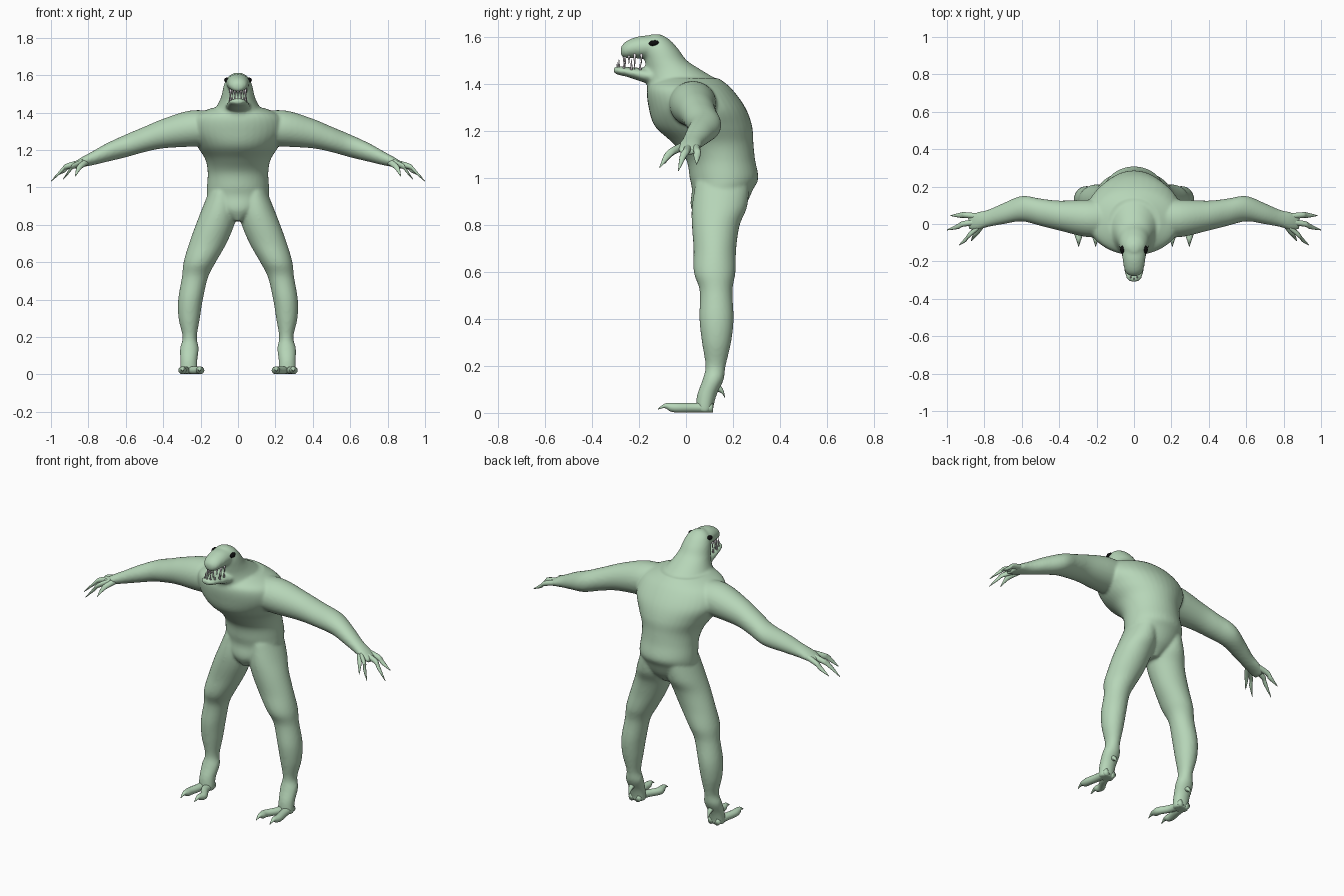
import bpy, bmesh, math
from mathutils import Vector, Matrix


def material(name, rgb):
    m = bpy.data.materials.new(name)
    m.diffuse_color = (*rgb, 1)
    return m


SKIN = material("pale green skin", (0.47, 0.67, 0.48))
IVORY = material("white teeth", (0.85, 0.80, 0.84))
BLACK = material("black eye", (0.004, 0.004, 0.004))


def spline(rings, steps):
    """Catmull-Rom through the ring parameters."""
    out, n = [], len(rings)
    for i in range(n - 1):
        p = [rings[max(0, min(n - 1, i + k))] for k in (-1, 0, 1, 2)]
        for s in range(steps):
            t = s / steps
            out.append([0.5 * (2 * b + (c - a) * t + (2 * a - 5 * b + 4 * c - d) * t * t
                               + (3 * b - a - 3 * c + d) * t ** 3) for a, b, c, d in zip(*p)])
    out.append(list(rings[-1]))
    return out


def loft(bm, rings, axis, sides=28, steps=5, mirror=False):
    """Rings are (x, y, z, radius, radius), lying in the plane across the axis."""
    u, v = {"X": ((0, 1, 0), (0, 0, 1)), "Y": ((1, 0, 0), (0, 0, 1)),
            "Z": ((1, 0, 0), (0, 1, 0))}[axis]
    u, v = Vector(u), Vector(v)
    for side in ((1, -1) if mirror else (1,)):
        loops = []
        for x, y, z, a, b in spline(rings, steps):
            loop = []
            for k in range(sides):
                t = 2 * math.pi * k / sides
                p = Vector((x, y, z)) + u * a * math.cos(t) + v * b * math.sin(t)
                p.x *= side
                loop.append(bm.verts.new(p))
            loops.append(loop)
        for lo, hi in zip(loops, loops[1:]):
            for k in range(sides):
                j = (k + 1) % sides
                bm.faces.new((lo[k], lo[j], hi[j], hi[k]))
        bm.faces.new(loops[0])
        bm.faces.new(loops[-1])


def finish(bm, name, mat):
    bmesh.ops.recalc_face_normals(bm, faces=bm.faces)
    for f in bm.faces:
        f.smooth = True
    me = bpy.data.meshes.new(name)
    bm.to_mesh(me)
    bm.free()
    me.materials.append(mat)
    ob = bpy.data.objects.new(name, me)
    bpy.context.collection.objects.link(ob)
    return ob


# Body: torso, neck, jaws, arms and legs fused into one smooth skin
bm = bmesh.new()
loft(bm, [(0, .12, .82, .03, .07), (0, .135, .88, .12, .115), (0, .155, .95, .163, .13),
          (0, .162, 1.0, .166, .146), (0, .147, 1.08, .162, .147), (0, .115, 1.15, .175, .172),
          (0, .075, 1.22, .218, .207), (0, .047, 1.30, .258, .206), (0, .015, 1.38, .235, .180),
          (0, .005, 1.425, .14, .135)], "Z", 40)
loft(bm, [(0, .0, 1.37, .17, .165), (0, -.02, 1.42, .125, .148), (0, -.052, 1.46, .10, .118),
          (0, -.085, 1.50, .086, .09), (0, -.108, 1.55, .075, .075), (0, -.122, 1.59, .055, .052),
          (0, -.13, 1.613, .02, .02)], "Z")
loft(bm, [(0, -.10, 1.56, .066, .045), (0, -.18, 1.558, .062, .049), (0, -.23, 1.553, .054, .042),
          (0, -.26, 1.545, .044, .034), (0, -.278, 1.54, .022, .018)], "Y")
loft(bm, [(0, -.13, 1.43, .072, .036), (0, -.20, 1.442, .060, .028), (0, -.25, 1.452, .052, .021),
          (0, -.29, 1.458, .040, .018), (0, -.309, 1.46, .018, .010)], "Y")
loft(bm, [(.10, .03, 1.315, .10, .09), (.25, .03, 1.315, .10, .097), (.40, .045, 1.288, .08, .079),
          (.50, .063, 1.257, .073, .068), (.60, .082, 1.222, .068, .061), (.70, .055, 1.187, .056, .050),
          (.78, .030, 1.155, .046, .037), (.84, .015, 1.133, .048, .026),
          (.885, .008, 1.112, .038, .016)], "X", mirror=True)
loft(bm, [(.085, .155, .98, .07, .115), (.10, .143, .88, .095, .118), (.123, .127, .80, .103, .102),
          (.162, .123, .70, .10, .091), (.205, .122, .60, .086, .089), (.230, .128, .52, .070, .070),
          (.254, .13, .40, .066, .073), (.261, .13, .30, .057, .062), (.258, .126, .20, .038, .043),
          (.260, .115, .14, .050, .045), (.263, .09, .08, .046, .042), (.263, .08, .03, .046, .038),
          (.263, .08, .002, .044, .036)], "Z", mirror=True)
body = finish(bm, "body", SKIN)
rm = body.modifiers.new("fuse", "REMESH")
rm.mode = "VOXEL"
rm.voxel_size = 0.008
rm.use_smooth_shade = True
sm = body.modifiers.new("soften", "SMOOTH")
sm.factor = 0.5
sm.iterations = 6

# Fingers: three long ones and a thumb, tapering to claws
bm = bmesh.new()
for by, my, ty, tx, tz in ((.04, .048, .045, .98, 1.06), (.012, .0, -.032, 1.0, 1.032),
                           (-.015, -.06, -.112, .935, 1.045)):
    loft(bm, [(.83, by, 1.135, .017, .017), ((.83 + tx) / 2, my, 1.113, .015, .015),
              (.35 * .83 + .65 * tx, .6 * my + .4 * ty, 1.093, .014, .013),
              (tx, ty, tz, .002, .002)], "X", 12, 4, True)
loft(bm, [(.81, .0, 1.14, .020, .020), (.835, -.04, 1.12, .016, .015), (.853, -.065, 1.10, .012, .012),
          (.87, -.092, 1.06, .002, .002)], "Y", 12, 4, True)
finish(bm, "fingers", SKIN)

# Toes: two flat toes with hooked claws, and a heel spur
bm = bmesh.new()
for bx, tx in ((.243, .205), (.283, .296)):
    loft(bm, [(bx, .115, .022, .018, .020), (bx, .04, .022, .024, .021), (tx, -.03, .022, .023, .021),
              (tx, -.065, .024, .020, .019), (tx, -.09, .030, .011, .010),
              (tx, -.12, .016, .002, .002)], "Y", 14, 4, True)
loft(bm, [(.262, .10, .11, .022, .022), (.262, .14, .105, .016, .016), (.262, .158, .088, .010, .012),
          (.262, .167, .062, .002, .003)], "Y", 12, 4, True)
finish(bm, "toes_and_spurs", SKIN)

# Teeth: cones around the edge of each jaw
bm = bmesh.new()
for y0, length, width, root, height in ((-.19, .075, .043, 1.53, -.058), (-.195, .098, .044, 1.46, .042)):
    for i in range(9):
        a = math.pi * i / 8
        h = height * (1.15 if i % 2 else 0.8)
        spot = Matrix.Translation((width * math.cos(a), y0 - length * math.sin(a), root + h / 2))
        turn = Matrix.Rotation(math.pi if h < 0 else 0, 4, "X")
        bmesh.ops.create_cone(bm, cap_ends=True, segments=8, radius1=.0065, radius2=.0006,
                              depth=abs(h), matrix=spot @ turn)
finish(bm, "teeth", IVORY)

# Eyes: flattened slanted ovals on the sides of the head
bm = bmesh.new()
for side in (1, -1):
    bmesh.ops.create_uvsphere(bm, u_segments=16, v_segments=10, radius=1,
                              matrix=Matrix.Translation((side * .060, -.137, 1.575))
                              @ Matrix.Rotation(.15, 4, "X") @ Matrix.Diagonal((.014, .022, .012, 1)))
finish(bm, "eyes", BLACK)
